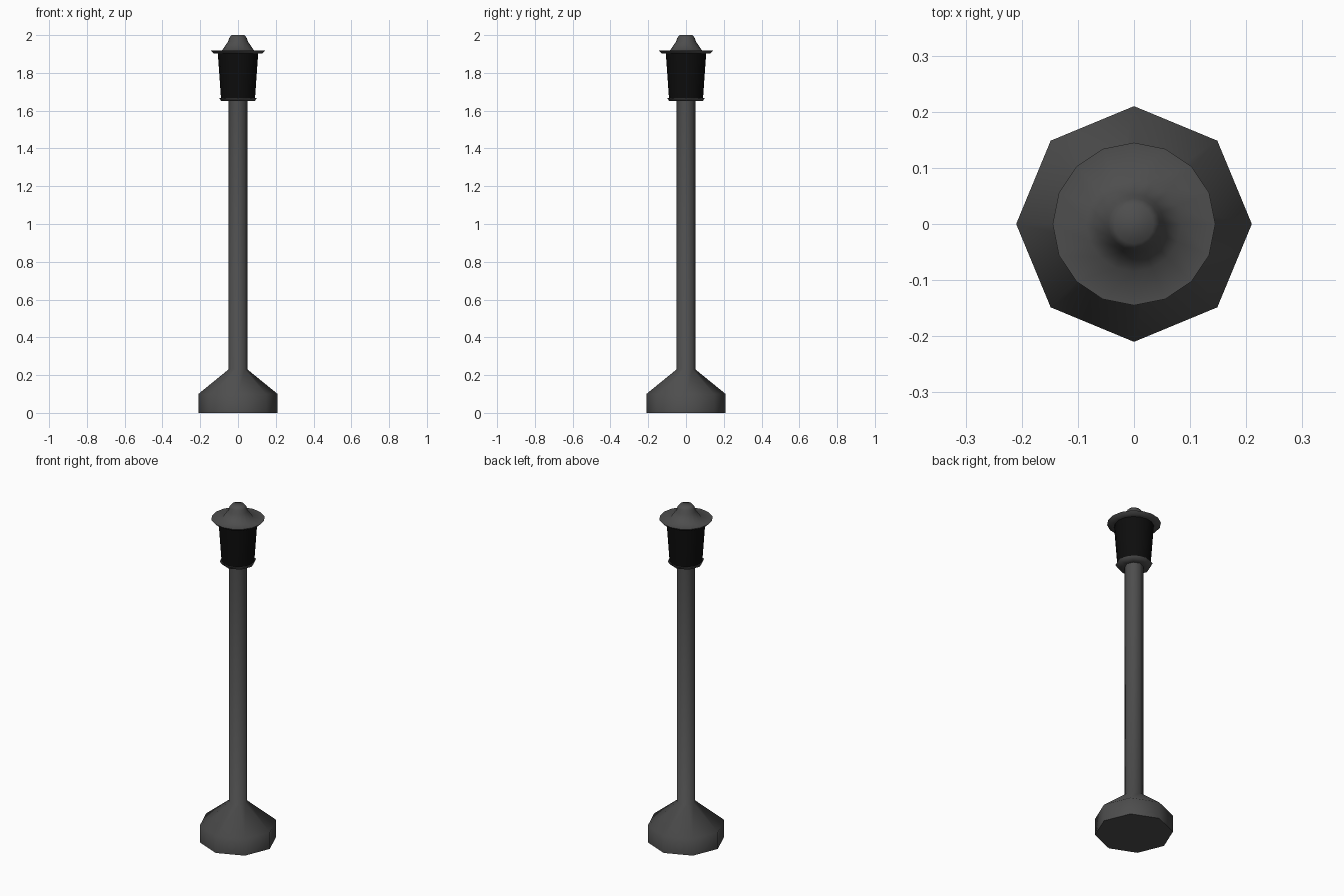
import bpy, math

if "Cube" in bpy.data.objects:
    bpy.data.objects.remove(bpy.data.objects["Cube"])


def material(name, v):
    m = bpy.data.materials.new(name)
    m.diffuse_color = (v, v, v, 1)
    m.use_nodes = True
    m.node_tree.nodes["Principled BSDF"].inputs["Base Color"].default_value = m.diffuse_color
    return m


iron = material("dark_iron", 0.075)
black = material("black_glass", 0.004)


def lathe(name, profile, sides, mat, caps=(True, True), angle=60):
    """Revolve (radius, z) points around z, first vertex on +x."""
    verts = [(r * math.cos(2 * math.pi * i / sides), r * math.sin(2 * math.pi * i / sides), z)
             for r, z in profile for i in range(sides)]
    faces = []
    for k in range(len(profile) - 1):
        for i in range(sides):
            j = (i + 1) % sides
            a, b = k * sides, (k + 1) * sides
            faces.append((a + i, a + j, b + j, b + i))
    if caps[0]:
        faces.append(tuple(reversed(range(sides))))
    if caps[1]:
        start = (len(profile) - 1) * sides
        faces.append(tuple(range(start, start + sides)))
    mesh = bpy.data.meshes.new(name)
    mesh.from_pydata(verts, [], faces)
    mesh.materials.append(mat)
    ob = bpy.data.objects.new(name, mesh)
    bpy.context.collection.objects.link(ob)
    bpy.ops.object.select_all(action='DESELECT')
    bpy.context.view_layer.objects.active = ob
    ob.select_set(True)
    bpy.ops.object.shade_smooth_by_angle(angle=math.radians(angle))
    return ob


# Octagonal foot tapering into the pole, one continuous skin
lathe("base_and_pole", [(0.21, 0), (0.21, 0.10), (0.05, 0.23), (0.05, 1.655)],
      8, iron, caps=(True, False))

# Flared collar under the lantern
lathe("lantern_collar", [(0.05, 1.652), (0.09, 1.652), (0.10, 1.668), (0.088, 1.668)],
      8, iron, caps=(True, True))

# Dark lantern body, wider at the top
lathe("lantern_glass", [(0.09, 1.665), (0.107, 1.905)], 16, black)

# Roof with a wide brim and flat top
lathe("lantern_roof", [(0.105, 1.902), (0.13, 1.904), (0.145, 1.918), (0.085, 1.919),
                       (0.053, 1.965), (0.046, 1.985), (0.035, 2.0)], 16, iron)
